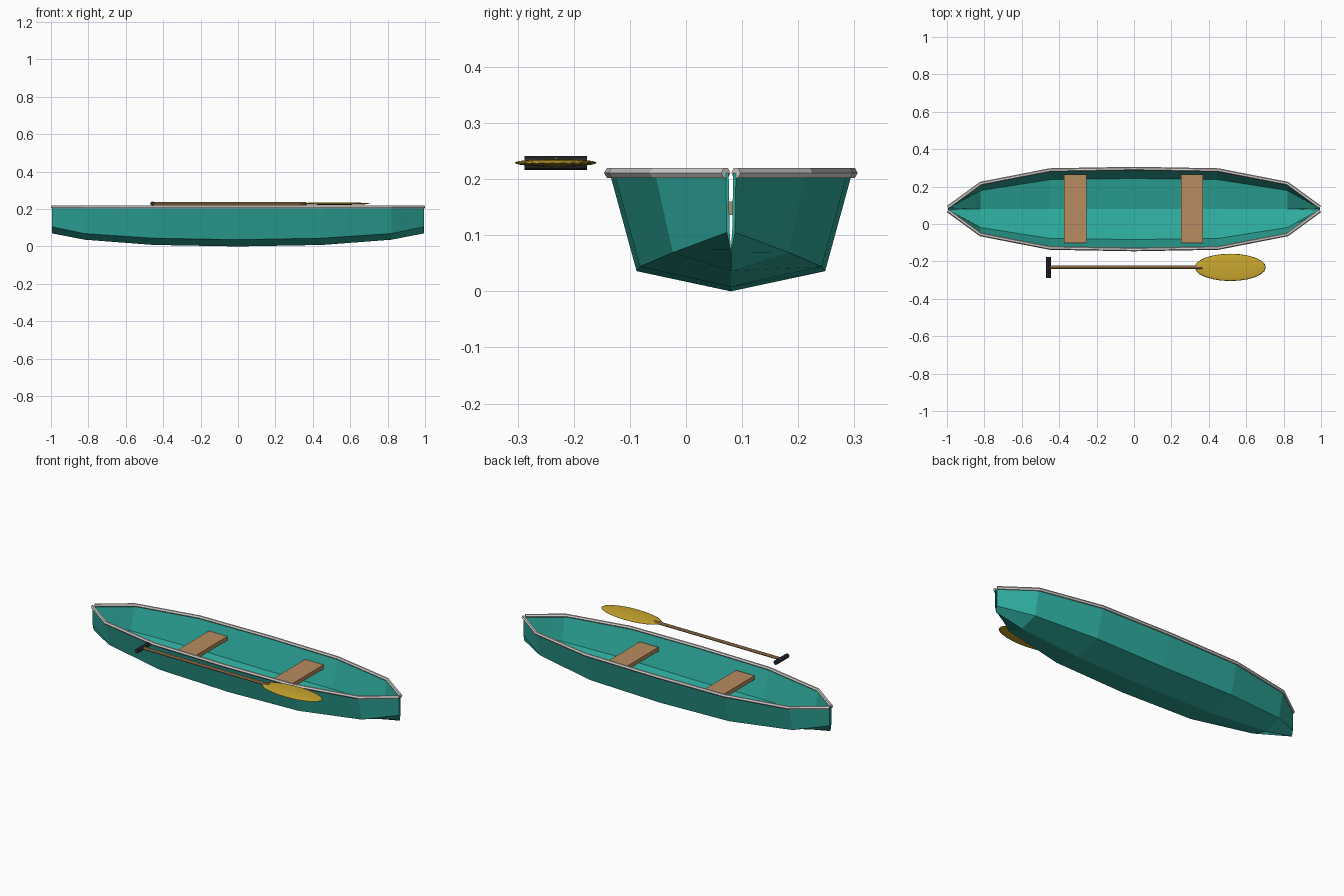
import bpy, bmesh, math
from mathutils import Vector

if "Cube" in bpy.data.objects:
    bpy.data.objects.remove(bpy.data.objects["Cube"])

def mat(name, rgb):
    m = bpy.data.materials.new(name)
    m.diffuse_color = (*rgb, 1)
    m.use_nodes = True
    m.node_tree.nodes["Principled BSDF"].inputs["Base Color"].default_value = m.diffuse_color
    return m

TEAL = mat("teal", (0.027, 0.41, 0.34))
GREY = mat("light grey", (0.66, 0.65, 0.63))
WOOD = mat("wood", (0.48, 0.26, 0.115))
GOLD = mat("yellow", (0.60, 0.39, 0.028))
DARK = mat("charcoal", (0.025, 0.03, 0.035))

def finish(bm, name, m, loc=(0, 0, 0)):
    bmesh.ops.recalc_face_normals(bm, faces=bm.faces[:])
    me = bpy.data.meshes.new(name)
    bm.to_mesh(me)
    bm.free()
    me.materials.append(m)
    ob = bpy.data.objects.new(name, me)
    ob.location = loc
    bpy.context.collection.objects.link(ob)
    return ob

def loft(name, rings, m, loc):
    """Skin closed rings of points and cap both ends."""
    bm = bmesh.new()
    vs = [[bm.verts.new(p) for p in r] for r in rings]
    n = len(vs[0])
    for a, b in zip(vs, vs[1:]):
        for i in range(n):
            j = (i + 1) % n
            bm.faces.new((a[i], a[j], b[j], b[i]))
    bm.faces.new(vs[0])
    bm.faces.new(vs[-1])
    return finish(bm, name, m, loc)

BOAT_Y = 0.08
TOP = 0.211
T = 0.005
# half stations: x, half beam, chine half beam, chine z, keel z
half = [(0, .216, .168, .036, 0), (.45, .208, .162, .044, .008),
        (.82, .136, .104, .069, .036), (.994, .009, .0075, .105, .07)]
stations = [(-x, *r) for x, *r in half[:0:-1]] + half

# hull: thin V-bottom shell, open at both tips
rings = []
for x, h, c, zc, zk in stations:
    outer = [(h, TOP), (c, zc), (0, zk), (-c, zc), (-h, TOP)]
    hi, ci = h - T, c - T
    inner = [(-hi, TOP), (-ci, zc + T), (0, zk + T), (ci, zc + T), (hi, TOP)]
    rings.append([(x, y, z) for y, z in outer + inner])
loft("hull", rings, TEAL, (0, BOAT_Y, 0))

# gunwale rails: six-sided tubes along each rim
R = 0.01
for side, label in ((-1, "front"), (1, "back")):
    path = [Vector((s[0], side * s[1], TOP)) for s in stations]
    rings = []
    for i, p in enumerate(path):
        d1 = (p - path[max(i - 1, 0)]).normalized()
        d2 = (path[min(i + 1, len(path) - 1)] - p).normalized()
        d = (d1 + d2).normalized()
        n = Vector((-d.y, d.x, 0))
        rings.append([p + n * R * math.cos(a) + Vector((0, 0, R * math.sin(a)))
                      for a in (k * math.pi / 3 for k in range(6))])
    loft(label + "_rail", rings, GREY, (0, BOAT_Y, 0))

# seats
for x, label in ((-.314, "left"), (.31, "right")):
    bm = bmesh.new()
    bmesh.ops.create_cube(bm, size=1)
    bmesh.ops.scale(bm, vec=(.12, .366, .024), verts=bm.verts[:])
    finish(bm, label + "_seat", WOOD, (x, .082, .148))

# paddle
PY, PZ = -.232, .229

def rod(name, axis, mid, length, r, m, sides):
    bm = bmesh.new()
    bmesh.ops.create_cone(bm, cap_ends=True, segments=sides, radius1=r, radius2=r, depth=length)
    ob = finish(bm, name, m, mid)
    ob.rotation_euler = (0, math.pi / 2, 0) if axis == "x" else (math.pi / 2, 0, 0)
    return ob

rod("paddle_shaft", "x", (-.045, PY, PZ), .82, .009, WOOD, 8)
rod("paddle_grip", "y", (-.457, PY, PZ), .112, .0125, DARK, 8)

bm = bmesh.new()
bmesh.ops.create_uvsphere(bm, u_segments=24, v_segments=12, radius=1)
bmesh.ops.scale(bm, vec=(.19, .073, .007), verts=bm.verts[:])
blade = finish(bm, "paddle_blade", GOLD, (.515, PY, PZ))
for p in blade.data.polygons:
    p.use_smooth = True
